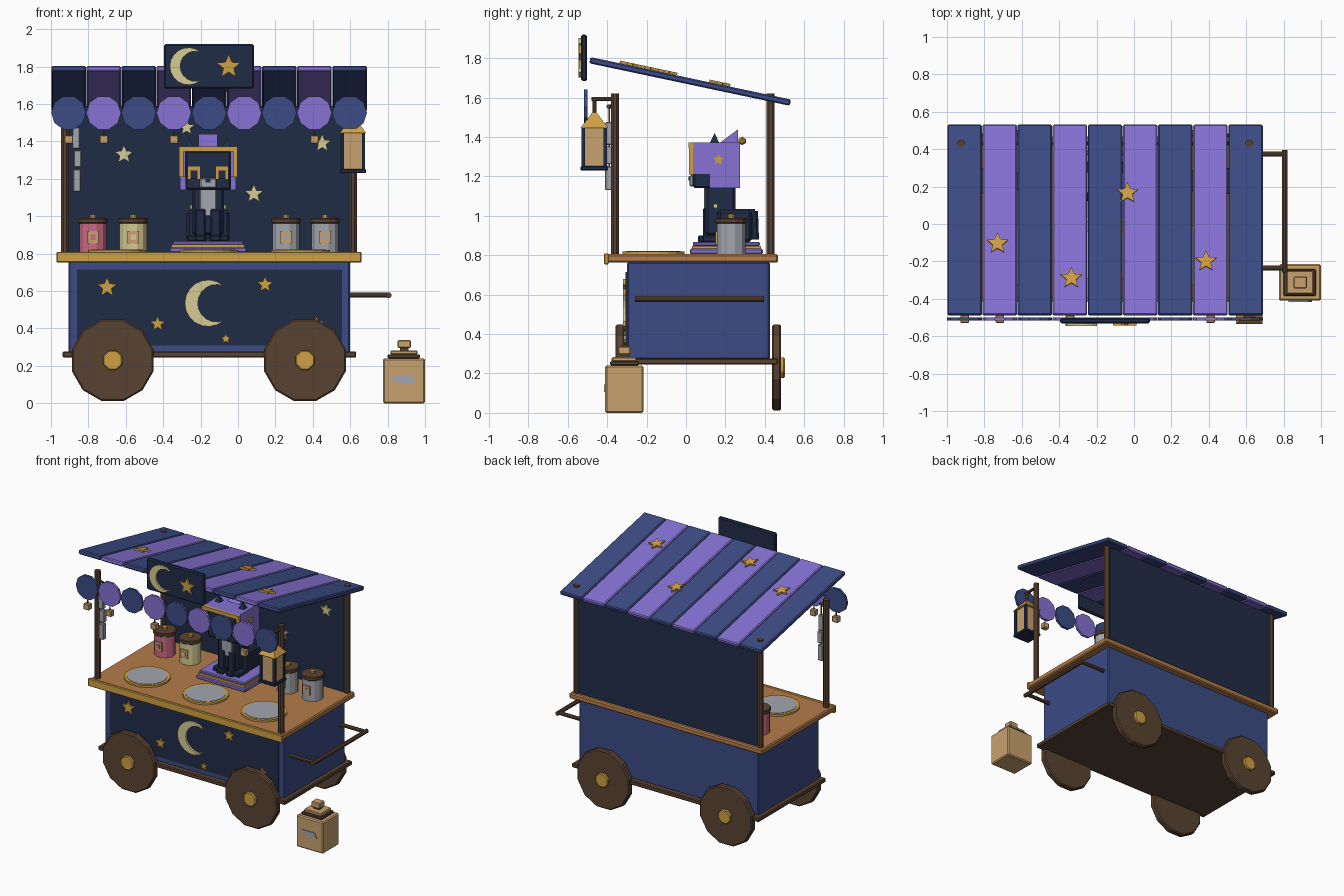
import bpy, bmesh, math
from mathutils import Vector, Euler

if "Cube" in bpy.data.objects:
    bpy.data.objects.remove(bpy.data.objects["Cube"])

def material(name, hexa):
    m = bpy.data.materials.new(name)
    c = [int(hexa[i:i + 2], 16) / 255 for i in (0, 2, 4)]
    m.diffuse_color = [((v + 0.055) / 1.055) ** 2.4 if v > 0.04 else v / 12.92 for v in c] + [1]
    m.use_nodes = True
    m.node_tree.nodes["Principled BSDF"].inputs["Base Color"].default_value = m.diffuse_color
    return m

BLUE = material("dusk blue", "3C4C86")
PURPLE = material("purple", "8672D4")
NAVY = material("night navy", "202C46")
GOLD = material("gold", "CFA042")
WOOD = material("counter wood", "B57D4A")
TAN = material("tan", "C9A26E")
BROWN = material("dark brown", "594332")
PALE = material("pale yellow", "D6CB93")
GREY = material("grey", "A2A6AE")
PINK = material("pink", "CC6A84")
FRONT = (math.pi / 2, 0, 0)
SIDE = (math.pi / 2, 0, math.pi / 2)

def finish(name, bm, mat, loc=(0, 0, 0), rot=(0, 0, 0), bevel=0):
    bmesh.ops.recalc_face_normals(bm, faces=bm.faces)
    me = bpy.data.meshes.new(name)
    bm.to_mesh(me)
    bm.free()
    me.materials.append(mat)
    o = bpy.data.objects.new(name, me)
    o.location, o.rotation_euler = loc, rot
    bpy.context.collection.objects.link(o)
    if bevel:
        b = o.modifiers.new("bevel", 'BEVEL')
        b.width, b.segments = bevel, 1
    return o

def box(name, x, y, z, mat, bevel=0):
    """Box from (min, max) ranges."""
    bm = bmesh.new()
    bmesh.ops.create_cube(bm, size=1)
    r = (x, y, z)
    for v in bm.verts:
        v.co = [(a[1] - a[0]) * c for a, c in zip(r, v.co)]
    return finish(name, bm, mat, [(a[0] + a[1]) / 2 for a in r], bevel=bevel)

def prism(name, pts, depth, mat, loc, rot=FRONT, bevel=0):
    """Outline extruded along its own normal."""
    bm = bmesh.new()
    f = bm.faces.new([bm.verts.new((p[0], p[1], 0)) for p in pts])
    g = bmesh.ops.extrude_face_region(bm, geom=[f])["geom"]
    bmesh.ops.translate(bm, vec=(0, 0, depth), verts=[v for v in g if isinstance(v, bmesh.types.BMVert)])
    return finish(name, bm, mat, loc, rot, bevel)

def ngon(n, r, off=0):
    return [(r * math.cos(off + i * math.tau / n), r * math.sin(off + i * math.tau / n)) for i in range(n)]

def rod(name, a, b, r, mat, n=8, r2=None, bevel=0):
    a, b = Vector(a), Vector(b)
    bm = bmesh.new()
    bmesh.ops.create_cone(bm, cap_ends=True, segments=n, radius1=r, radius2=r if r2 is None else r2, depth=(b - a).length)
    bmesh.ops.rotate(bm, matrix=Euler((0, 0, math.pi / n)).to_matrix(), verts=bm.verts)
    return finish(name, bm, mat, (a + b) / 2, (b - a).to_track_quat('Z', 'Y').to_euler(), bevel)

def star(name, r, mat, loc, rot=FRONT, depth=0.014):
    pts = []
    for i in range(10):
        a, q = math.pi / 2 + i * math.pi / 5, r if i % 2 == 0 else r * 0.45
        pts.append((q * math.cos(a), q * math.sin(a)))
    return prism(name, pts, depth, mat, loc, rot)

def crescent(name, R, loc):
    d, r, tip = 0.36 * R, 0.8 * R, 0.68 * R
    a1, a2 = math.acos(tip / R), math.acos((tip - d) / r)
    pts = []
    for i in range(15):
        a = a1 + (math.tau - 2 * a1) * i / 14
        pts.append((R * math.cos(a), R * math.sin(a)))
    for i in range(1, 12):
        a = -a2 - (math.tau - 2 * a2) * i / 12
        pts.append((d + r * math.cos(a), r * math.sin(a)))
    return prism(name, pts, 0.015, PALE, loc)

# cart body, chassis and counter
box("cart_body", (-.905, .60), (-.30, .425), (.27, .765), BLUE, .008)
box("front_panel", (-.86, .555), (-.306, -.295), (.31, .715), NAVY)
box("chassis_plate", (-.937, .632), (-.34, .467), (.245, .277), BROWN, .006)
box("counter", (-.965, .655), (-.40, .467), (.762, .805), WOOD, .008)
box("counter_front_trim", (-.97, .66), (-.415, -.392), (.752, .81), GOLD, .005)
crescent("panel_moon", .125, (-.16, -.305, .535))
for x, z, r in ((-.70, .62, .055), (.145, .635, .045), (-.43, .425, .042), (-.065, .345, .03), (.42, .425, .042)):
    star("panel_star", r, GOLD, (x, -.305, z))

# wheels with hubs
for x in (-.67, .358):
    for y, s in ((-.335, -1), (.46, 1)):
        rod("wheel", (x, y - .023, .23), (x, y + .023, .23), .226, BROWN, 12, bevel=.008)
        rod("wheel_hub", (x, y, .23), (x, y + s * .042, .23), .056, GOLD, 8, bevel=.006)

# push handle on the right end
for y in (-.235, .375):
    rod("handle_arm", (.59, y, .578), (.805, y, .578), .014, BROWN)
rod("handle_grip", (.805, -.26, .578), (.805, .395, .578), .016, BROWN)

# posts and back wall
for x in (-.925, .615):
    for y in (-.36, .43):
        rod("post", (x, y, .80), (x, y, 1.62), .022, BROWN)
box("back_wall", (-.915, .605), (.42, .44), (.80, 1.59), NAVY)
for x, z, r in ((-.275, 1.475, .045), (-.61, 1.33, .052), (.45, 1.39, .05), (.085, 1.12, .052)):
    star("wall_star", r, PALE, (x, .422, z))

# sloping striped roof
slope = -math.atan2(.215, 1.015)
for i in range(9):
    x = -1 + i * .1878
    o = box("roof_stripe", (x + .002, x + .186), (-.499, .541), (1.666, 1.698), PURPLE if i % 2 else BLUE, .007)
    o.rotation_euler.x = slope
    # scalloped edge disc
    prism("scallop", ngon(10, .093), .018, PURPLE if i % 2 else BLUE, (x + .094, -.499, 1.553))
for x, y in ((-.73, -.105), (-.335, -.29), (-.035, .165), (.385, -.2)):
    star("roof_star", .06, GOLD, (x, y, 1.699 + (y - .021) * math.tan(slope)), (slope, 0, 0), .013)

# hanging charms
for x in (-.905, -.717, -.342, .41):
    rod("charm_string", (x, -.508, 1.43), (x, -.508, 1.50), .004, BROWN, 4)
    box("charm", (x - .023, x + .023), (-.528, -.488), (1.388, 1.433), TAN, .004)

# sign board
box("sign_board", (-.395, .085), (-.532, -.502), (1.683, 1.92), NAVY, .008)
crescent("sign_moon", .1, (-.265, -.53, 1.802))
star("sign_star", .066, GOLD, (-.05, -.53, 1.80))

# lantern
lx, ly = .615, -.465
rod("lantern_arm", (lx, -.36, 1.592), (lx, -.48, 1.592), .011, BROWN)
rod("lantern_hanger", (lx, ly, 1.50), (lx, ly, 1.595), .011, BROWN)
box("lantern_base", (lx - .07, lx + .07), (ly - .07, ly + .07), (1.23, 1.252), NAVY, .004)
box("lantern_glass", (lx - .055, lx + .055), (ly - .055, ly + .055), (1.25, 1.445), TAN)
for sx in (-1, 1):
    for sy in (-1, 1):
        cx, cy = lx + sx * .056, ly + sy * .056
        box("lantern_corner", (cx - .009, cx + .009), (cy - .009, cy + .009), (1.24, 1.45), NAVY)
rod("lantern_roof", (lx, ly, 1.445), (lx, ly, 1.525), .1, GOLD, 4, .015)

# hanging grey tags on the left post
rod("tag_string", (-.862, -.39, 1.13), (-.862, -.39, 1.56), .005, BROWN, 4)
rod("tag_arm", (-.925, -.36, 1.555), (-.85, -.395, 1.555), .01, BROWN)
for x, z0, z1 in ((-.865, 1.36, 1.475), (-.858, 1.262, 1.352), (-.862, 1.13, 1.25)):
    box("hanging_tag", (x - .02, x + .02), (-.41, -.375), (z0, z1), GREY, .004)

# mirrored serving plates
for x in (-.645, -.155, .335):
    rod("plate_rim", (x, -.165, .803), (x, -.165, .819), .16, GOLD, 20)
    rod("plate_face", (x, -.165, .81), (x, -.165, .822), .14, GREY, 20)

# lidded jars
for x, m in ((-.775, PINK), (-.56, PALE), (.257, GREY), (.465, GREY)):
    rod("jar", (x, .23, .80), (x, .23, .965), .075, m, 12)
    rod("jar_lid", (x, .23, .962), (x, .23, .99), .082, BROWN, 12, bevel=.005)
    rod("jar_knob", (x, .23, .99), (x, .23, 1.008), .018, GOLD, 8)
    box("jar_label", (x - .03, x + .03), (.15, .16), (.855, .92), TAN)
    box("jar_label_mark", (x - .014, x + .014), (.147, .152), (.873, .902), m)

# ground canister with lid
box("canister", (.775, 1.0), (-.41, -.215), (0, .24), TAN, .008)
box("canister_shoulder", (.80, .972), (-.385, -.24), (.24, .262), BROWN, .005)
box("canister_lid", (.815, .96), (-.375, -.25), (.26, .283), TAN, .005)
box("canister_neck", (.865, .912), (-.33, -.29), (.28, .30), BROWN)
box("canister_knob", (.853, .925), (-.345, -.28), (.295, .338), TAN, .006)
prism("canister_label", [(-.06, .02), (.045, .02), (.065, -.02), (-.03, -.02), (-.04, -.005), (-.06, -.005)],
      .008, GREY, (.887, -.408, .125))

# cushion
cx, cy = -.16, .205
box("cushion_base", (cx - .205, cx + .205), (cy - .185, cy + .185), (.805, .833), PURPLE, .006)
box("cushion_band", (cx - .195, cx + .195), (cy - .175, cy + .175), (.832, .848), GOLD)
box("cushion_top", (cx - .19, cx + .19), (cy - .17, cy + .17), (.846, .868), PURPLE, .006)

# sitting cat: body, chest, tail
box("cat_torso", (cx - .085, cx + .085), (.10, .25), (.90, 1.16), NAVY, .012)
box("cat_chest", (cx - .045, cx + .045), (.092, .11), (1.0, 1.15), GREY, .004)
rod("cat_tail_base", (cx, .22, 1.015), (cx, .35, 1.015), .022, NAVY)
rod("cat_tail_tip", (cx, .345, 1.025), (cx, .35, .88), .022, NAVY)
for s in (-1, 1):
    x = cx + s * .08
    box("cat_haunch", (x - .035, x + .035), (.16, .335), (.865, 1.03), NAVY, .015)
    box("cat_hind_foot", (x - .033, x + .033), (.08, .2), (.865, .90), NAVY, .008)
    x = cx + s * .04
    box("cat_front_leg", (x - .027, x + .027), (.085, .135), (.89, 1.04), NAVY, .008)
    box("cat_front_paw", (x - .03, x + .03), (.06, .135), (.865, .90), NAVY, .008)
    for y, z in ((.15, 1.05), (.225, .99)):
        x = cx + s * .088
        box("cat_stud", (x - .009, x + .009), (y - .01, y + .01), (z - .01, z + .01), PALE)

# cat head and face
box("cat_head", (cx - .122, cx + .122), (.035, .25), (1.14, 1.35), NAVY, .01)
box("cat_muzzle", (cx - .045, cx + .045), (.018, .04), (1.15, 1.205), GREY, .006)
box("cat_nose", (cx - .014, cx + .014), (.012, .02), (1.18, 1.2), NAVY)
for s in (-1, 1):
    x = cx + s * .075
    box("cat_eye", (x - .032, x + .032), (.029, .037), (1.2, 1.265), GOLD)
    box("cat_pupil", (x - .018, x + .018), (.025, .031), (1.2, 1.245), NAVY)
    rod("cat_ear", (cx + s * .1, .145, 1.36), (cx + s * .1, .145, 1.42), .04, NAVY, 4, 0)
    # hood sides with front trim
    x = cx + s * .135
    prism("hood_side", [(.03, 1.37), (.275, 1.37), (.275, 1.14), (.12, 1.14), (.12, 1.21), (.03, 1.21)],
          .028, PURPLE, (x - .014, 0, 0), SIDE)
    box("hood_trim_side", (x + s * .009 - .012, x + s * .009 + .012), (.015, .035), (1.21, 1.37), GOLD)
    star("hood_star", .03, GOLD, (cx + (.146 if s > 0 else -.156), .165, 1.285), SIDE, .01)
box("hood_top", (cx - .149, cx + .149), (.03, .275), (1.345, 1.373), PURPLE)
box("hood_back", (cx - .14, cx + .14), (.248, .274), (1.14, 1.36), PURPLE)
box("hood_trim_top", (cx - .156, cx + .156), (.013, .037), (1.345, 1.373), GOLD)
prism("hood_peak", [(.165, 1.365), (.265, 1.365), (.265, 1.44)], .1, PURPLE, (cx - .05, 0, 0), SIDE)
bm = bmesh.new()
bmesh.ops.create_icosphere(bm, subdivisions=1, radius=.022)
finish("hood_bobble", bm, GOLD, (cx, .285, 1.38))
